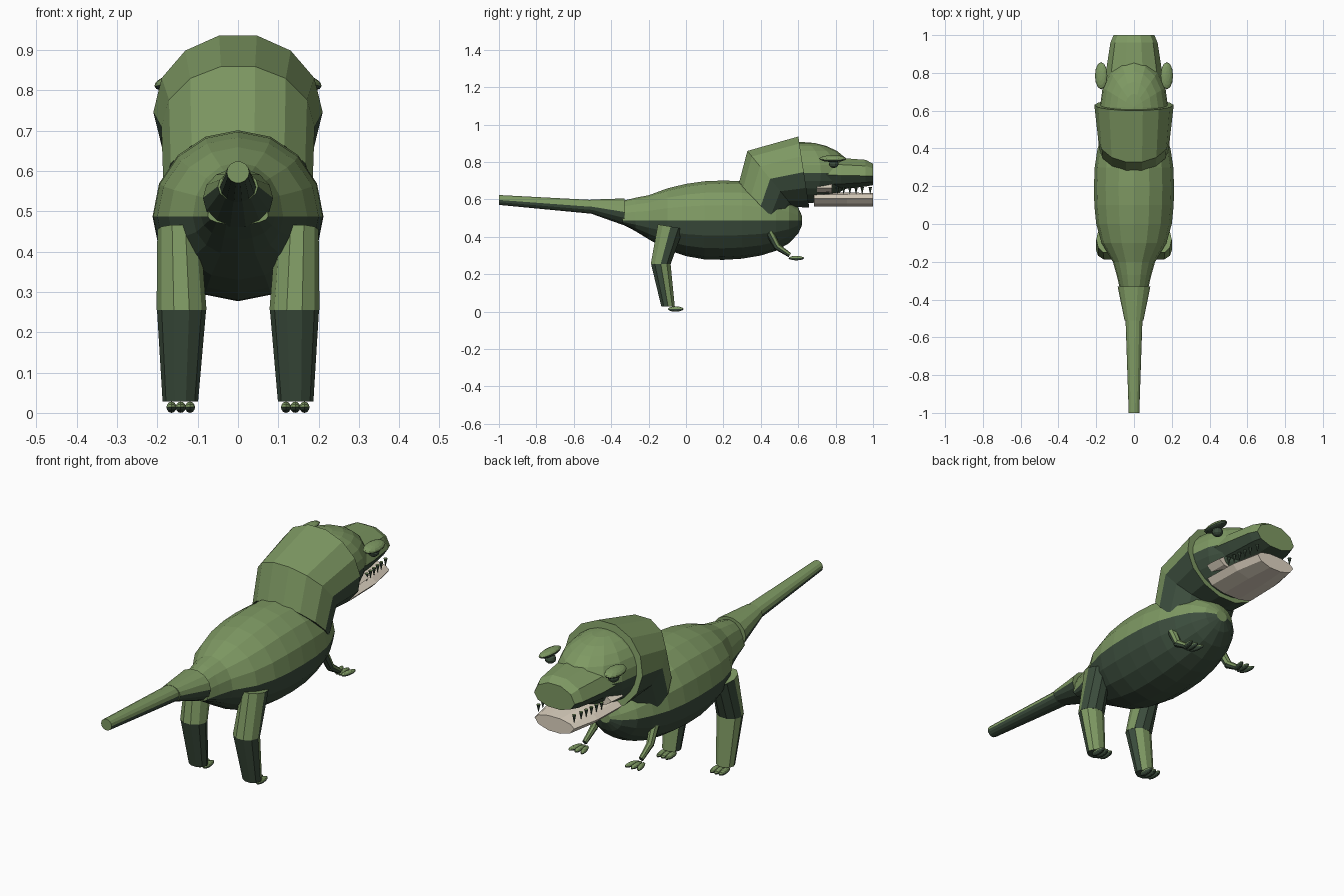
import bpy, bmesh, math
from mathutils import Vector, Matrix

cube = bpy.data.objects.get("Cube")
if cube:
    bpy.data.objects.remove(cube, do_unlink=True)


def material(name, color):
    m = bpy.data.materials.new(name)
    m.use_nodes = True
    m.diffuse_color = (*color, 1)
    m.node_tree.nodes["Principled BSDF"].inputs["Base Color"].default_value = (*color, 1)
    return m


GREEN = material("moss green", (0.21, 0.32, 0.125))
DARK = material("dark underside green", (0.045, 0.075, 0.047))
CREAM = material("bone cream", (0.74, 0.66, 0.54))
HIDE = (GREEN, DARK)


def finish(name, bm, mats):
    """Second material, if any, goes on the faces that look downward."""
    bmesh.ops.recalc_face_normals(bm, faces=bm.faces)
    bm.normal_update()
    for f in bm.faces:
        f.material_index = int(len(mats) > 1 and f.normal.z < -0.01)
    mesh = bpy.data.meshes.new(name)
    bm.to_mesh(mesh)
    bm.free()
    for m in mats:
        mesh.materials.append(m)
    bpy.context.collection.objects.link(bpy.data.objects.new(name, mesh))


def loft(name, rings, sides, mats=HIDE):
    """Skin rings of (centre, side vector, up vector[, down vector])."""
    bm = bmesh.new()
    loops = []
    for centre, u, v, *rest in rings:
        down = rest[0] if rest else v
        loop = []
        for i in range(sides):
            t = math.tau * i / sides
            w = v if math.sin(t) >= 0 else down
            loop.append(bm.verts.new(Vector(centre) + Vector(u) * math.cos(t)
                                     + Vector(w) * math.sin(t)))
        loops.append(loop)
    for a, b in zip(loops, loops[1:]):
        for i in range(sides):
            j = (i + 1) % sides
            bm.faces.new((a[i], a[j], b[j], b[i]))
    bm.faces.new(loops[0])
    bm.faces.new(loops[-1])
    finish(name, bm, mats)


def upright(y, rx, z, up, down=None):
    """Ring standing across the y axis."""
    return ((0, y, z), (rx, 0, 0), (0, 0, up), (0, 0, down or up))


def ellipsoid(name, loc, radii, seg=12, rings=8, tilt=(0, 0), mats=HIDE):
    bm = bmesh.new()
    bmesh.ops.create_uvsphere(bm, u_segments=seg, v_segments=rings, radius=1)
    bm.transform(Matrix.Translation(loc) @ Matrix.Rotation(tilt[1], 4, "Z")
                 @ Matrix.Rotation(tilt[0], 4, "Y") @ Matrix.Diagonal((*radii, 1)))
    finish(name, bm, mats)


# Body: height above and below the widest line differ at each station
body = [(-0.34, 0.075, 0.105, 0.02), (-0.27, 0.092, 0.122, 0.057), (-0.2, 0.112, 0.135, 0.1),
        (-0.1, 0.172, 0.172, 0.157), (0.0, 0.2, 0.196, 0.19), (0.1, 0.21, 0.21, 0.208),
        (0.2, 0.212, 0.214, 0.21), (0.3, 0.208, 0.21, 0.204), (0.4, 0.193, 0.19, 0.187),
        (0.48, 0.165, 0.16, 0.162), (0.55, 0.13, 0.12, 0.122), (0.6, 0.08, 0.07, 0.07),
        (0.62, 0.03, 0.025, 0.025)]
loft("body", [upright(y, rx, 0.487, up, dn) for y, rx, up, dn in body], 16)

# Tail in two overlapping tapers
loft("tail_base", [upright(-0.33, 0.087, 0.533, 0.074), upright(-0.51, 0.05, 0.562, 0.038)], 14)
loft("tail_tip", [upright(-0.5, 0.045, 0.56, 0.038), upright(-1.0, 0.028, 0.597, 0.027)], 14)

# Neck collar made of three leaning rings
loft("neck", [((0, 0.40, 0.565), (0.185, 0, 0), (0, -0.12, 0.125)),
              ((0, 0.45, 0.71), (0.19, 0, 0), (0, -0.125, 0.153)),
              ((0, 0.63, 0.746), (0.21, 0, 0), (0, -0.03, 0.195))], 14)

# Head, snout and jaw
ellipsoid("skull", (0, 0.62, 0.742), (0.18, 0.265, 0.165), 16, 12)
loft("snout", [upright(0.62, 0.165, 0.74, 0.1, 0.1), upright(0.83, 0.145, 0.728, 0.098, 0.078),
               upright(0.96, 0.125, 0.726, 0.09, 0.06), upright(1.0, 0.108, 0.724, 0.07, 0.05)], 10)
loft("lower_jaw", [upright(0.685, 0.14, 0.605, 0.034, 0.045), upright(0.86, 0.135, 0.605, 0.034, 0.045),
                   upright(1.0, 0.105, 0.605, 0.03, 0.045)], 10, (CREAM,))
loft("mouth_corner", [upright(0.7, 0.156, 0.662, 0.04), upright(0.78, 0.15, 0.662, 0.035)],
     10, (CREAM,))


def tooth(name, x, y):
    """Small spike hanging from the upper jaw."""
    bm = bmesh.new()
    bmesh.ops.create_cone(bm, cap_ends=True, segments=6, radius1=0.001, radius2=0.009, depth=0.036,
                          matrix=Matrix.Translation((x, y, 0.647)))
    finish(name, bm, HIDE)


for side, s in (("left", 1), ("right", -1)):
    # Teeth along the mouth
    for k in range(5):
        tooth(f"{side}_tooth_{k + 1}", s * (0.118 - 0.004 * k), 0.81 + 0.033 * k)
    tooth(f"{side}_front_tooth", s * 0.095, 0.985)

    # Brow and eye
    ellipsoid(f"{side}_brow", (s * 0.174, 0.785, 0.818), (0.034, 0.072, 0.017), tilt=(s * 0.25, 0))
    ellipsoid(f"{side}_eye", (s * 0.168, 0.79, 0.79), (0.026, 0.026, 0.022), 10, 6, mats=(DARK,))

    # Hind leg: thigh bends back to the knee, shin comes forward
    loft(f"{side}_thigh", [((s * 0.147, -0.082, 0.455), (0.053, 0, 0), (0, 0.072, -0.012)),
                           ((s * 0.14, -0.135, 0.255), (0.062, 0, 0), (0, 0.056, 0))], 10)
    loft(f"{side}_shin", [((s * 0.14, -0.135, 0.257), (0.061, 0, 0), (0, 0.055, 0)),
                          ((s * 0.143, -0.096, 0.028), (0.044, 0, 0), (0, 0.038, 0))], 10)

    # Small foreleg
    loft(f"{side}_upper_arm", [((s * 0.145, 0.445, 0.425), (0.022, 0, 0), (0, 0.02, 0.008)),
                               ((s * 0.15, 0.488, 0.345), (0.017, 0, 0), (0, 0.016, 0.01))], 8)
    loft(f"{side}_forearm", [((s * 0.15, 0.48, 0.352), (0.016, 0, 0), (0, 0.01, 0.016)),
                             ((s * 0.15, 0.555, 0.302), (0.011, 0, 0), (0, 0.006, 0.011))], 8)

    # Three toes on each foot and hand
    for k in (-1, 0, 1):
        x = s * 0.142 + 0.023 * k
        ellipsoid(f"{side}_toe_{k + 2}", (x, -0.055, 0.014), (0.013, 0.042, 0.014), 10, 6)
        ellipsoid(f"{side}_finger_{k + 2}", (s * 0.15 + 0.024 * k, 0.59, 0.286),
                  (0.012, 0.042, 0.012), 10, 6, tilt=(0, -0.25 * k))
